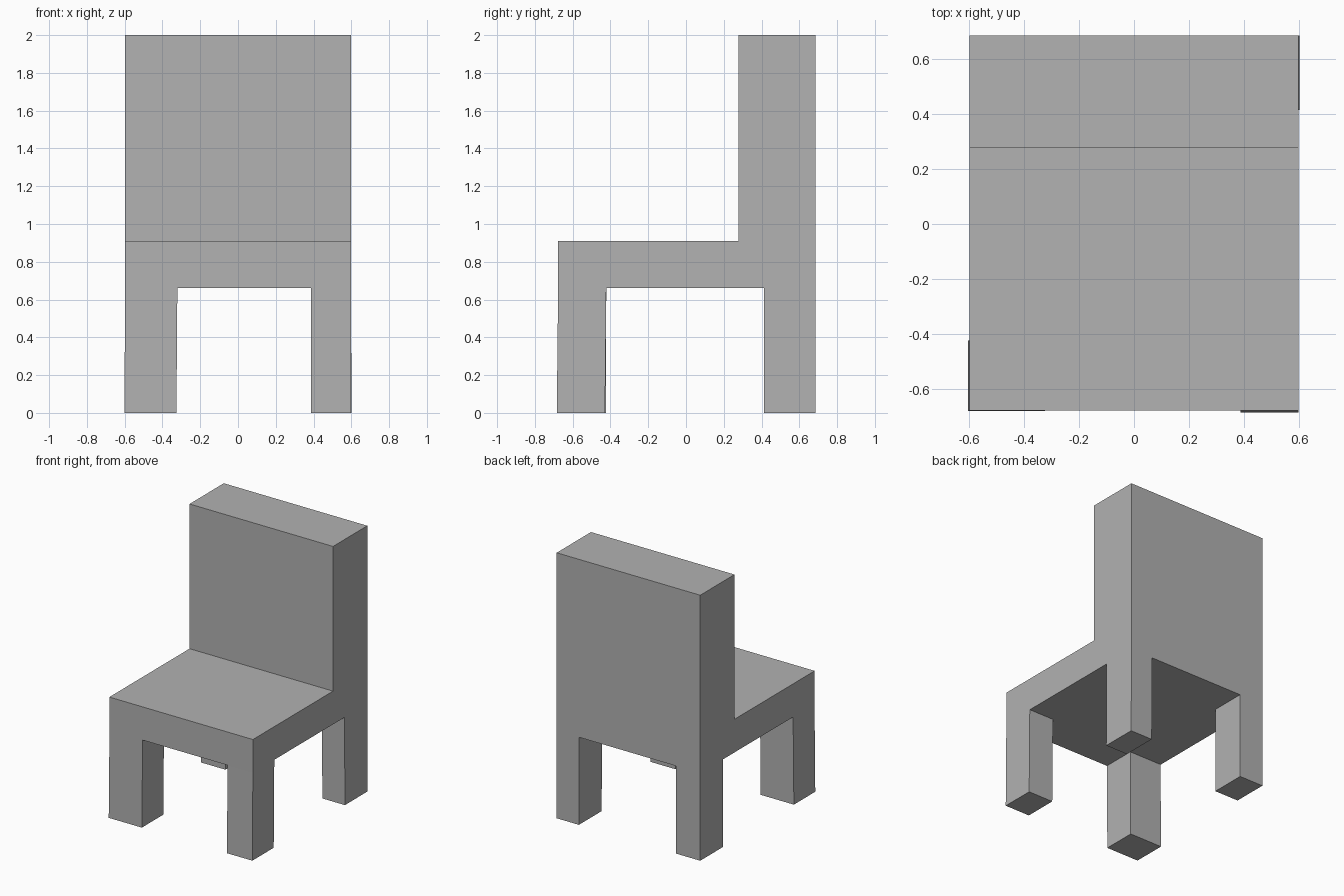
import bpy
import bmesh
from mathutils import Vector

cube = bpy.data.objects.get("Cube")
if cube:
    bpy.data.objects.remove(cube, do_unlink=True)

grey = bpy.data.materials.new("plain_grey")
grey.use_nodes = True
grey.diffuse_color = (0.445, 0.445, 0.445, 1)
grey.node_tree.nodes["Principled BSDF"].inputs["Base Color"].default_value = grey.diffuse_color

SEAT_BOTTOM, SEAT_TOP = 0.66, 0.91
FRONT, BACK, REST = -0.677, 0.685, 0.277
HALF_WIDTH = 0.598


def add_object(name, bm):
    bmesh.ops.recalc_face_normals(bm, faces=bm.faces)
    mesh = bpy.data.meshes.new(name)
    bm.to_mesh(mesh)
    bm.free()
    mesh.materials.append(grey)
    obj = bpy.data.objects.new(name, mesh)
    bpy.context.collection.objects.link(obj)


# Seat and backrest: one L-shaped side profile extruded across the width
bm = bmesh.new()
profile = [(FRONT, SEAT_BOTTOM), (BACK, SEAT_BOTTOM), (BACK, 2), (REST, 2),
           (REST, SEAT_TOP), (FRONT, SEAT_TOP)]
side = bm.faces.new([bm.verts.new((-HALF_WIDTH, y, z)) for y, z in profile])
extruded = bmesh.ops.extrude_face_region(bm, geom=[side])["geom"]
bmesh.ops.translate(bm, vec=(2 * HALF_WIDTH, 0, 0),
                    verts=[v for v in extruded if isinstance(v, bmesh.types.BMVert)])
add_object("seat_and_backrest", bm)


def leg(name, x_range, y_range, splay):
    """Square leg whose foot is shifted slightly from its top."""
    bm = bmesh.new()
    bmesh.ops.create_cube(bm, size=1)
    for v in bm.verts:
        foot = v.co.z < 0
        v.co = Vector((x_range[v.co.x > 0], y_range[v.co.y > 0], 0 if foot else SEAT_BOTTOM))
        if foot:
            v.co += Vector((*splay, 0))
    add_object(name, bm)


# Legs of slightly uneven thickness
leg("front_right_leg", (-0.597, -0.321), (FRONT, -0.422), (-0.005, -0.002))
leg("front_left_leg", (0.387, 0.598), (FRONT, -0.422), (0, -0.007))
leg("back_right_leg", (-0.598, -0.395), (0.415, BACK), (0, 0))
leg("back_left_leg", (0.41, 0.598), (0.414, BACK), (0.003, 0))
